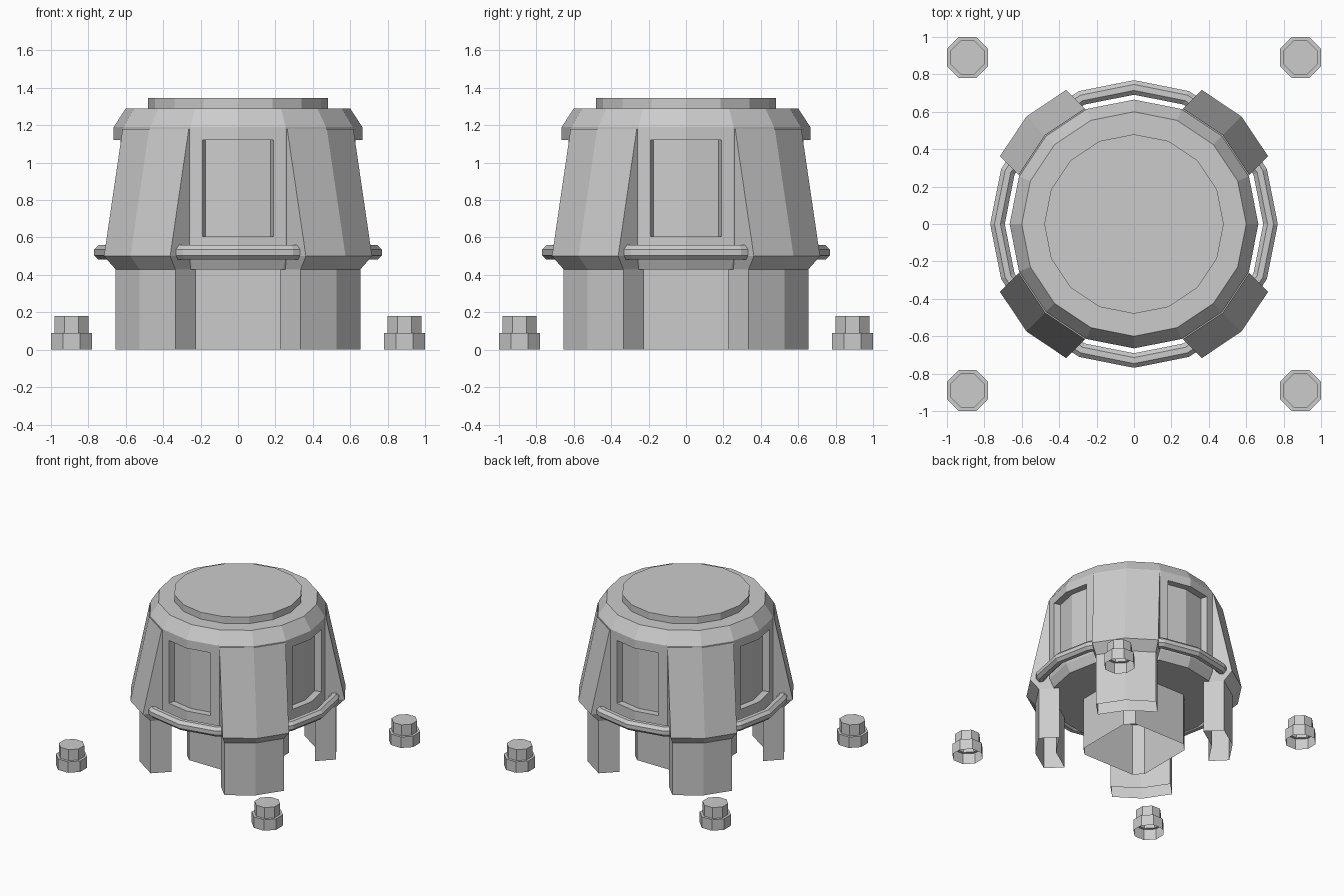
import bpy, bmesh, math
from mathutils import Matrix, Vector

if "Cube" in bpy.data.objects:
    bpy.data.objects.remove(bpy.data.objects["Cube"])

STEP = math.radians(22.5)          # the hull is sixteen-sided
T = math.tan(STEP / 2)


def loft(name, rings, cap_start=True, cap_end=True, turn=0.0):
    """Skin a list of equal-length point loops, turned about z."""
    rot = Matrix.Rotation(turn, 3, 'Z')
    bm = bmesh.new()
    loops = [[bm.verts.new(rot @ Vector(p)) for p in ring] for ring in rings]
    for a, b in zip(loops, loops[1:]):
        for i in range(len(a)):
            j = (i + 1) % len(a)
            bm.faces.new((a[i], a[j], b[j], b[i]))
    if cap_start:
        bm.faces.new(loops[0])
    if cap_end:
        bm.faces.new(loops[-1])
    bmesh.ops.recalc_face_normals(bm, faces=bm.faces)
    mesh = bpy.data.meshes.new(name)
    bm.to_mesh(mesh)
    bm.free()
    obj = bpy.data.objects.new(name, mesh)
    bpy.context.collection.objects.link(obj)
    return obj


def ngon(n, r, z, phase=0.0, cx=0.0, cy=0.0):
    return [(cx + r * math.cos(phase + math.tau * i / n),
             cy + r * math.sin(phase + math.tau * i / n), z) for i in range(n)]


def arc_block(z, r_out, w_out, r_in, w_in):
    """Curved slab section about +x, following the sixteen-sided outline."""
    return [(r_out - w_out * T, -w_out, z), (r_out, 0, z), (r_out - w_out * T, w_out, z),
            (r_in - w_in * T, w_in, z), (r_in, 0, z), (r_in - w_in * T, -w_in, z)]


# Main drum with bevelled shoulder and raised lid
drum = loft("drum_body", [ngon(16, r, z) for r, z in (
    (0.63, 0.43), (0.665, 0.50), (0.665, 1.19), (0.60, 1.29),
    (0.48, 1.29), (0.48, 1.345))])

# Hollow central pedestal with chamfered corners
a, c = 0.30, 0.235
square = [(a, -c), (a, c), (c, a), (-c, a), (-a, c), (-a, -c), (-c, -a), (c, -a)]
loft("pedestal", [[(x, y, z) for x, y in square] for z in (0, 0.44)], False, True)

for k in range(4):
    side = k * math.pi / 2
    diag = side + math.pi / 4

    # Recessed window panel
    cutter = loft(f"window_cutter_{k}",
                  [arc_block(z, 0.74, 0.211, 0.61, 0.174) for z in (0.605, 1.12)], turn=side)
    cutter.hide_render = True
    cutter.hide_viewport = True
    mod = drum.modifiers.new(f"window_{k}", 'BOOLEAN')
    mod.operation = 'DIFFERENCE'
    mod.solver = 'EXACT'
    mod.object = cutter

    # Flared leg, open at the foot
    loft(f"leg_{k}", [arc_block(z, r, w, ri, w) for z, r, w, ri in (
        (0.0, 0.745, 0.226, 0.589), (0.43, 0.745, 0.226, 0.589),
        (0.50, 0.813, 0.25, 0.57), (1.18, 0.672, 0.25, 0.57))], False, True, diag)

    # Guard rail between the legs, octagonal tube
    R = 0.73
    corner = Vector((R * math.cos(STEP), R * math.sin(STEP)))
    beyond = Vector((R * math.cos(2 * STEP), R * math.sin(2 * STEP)))
    tip = corner.lerp(beyond, 0.17)
    path = [(tip.x, -tip.y), (corner.x, -corner.y), (R, 0), tuple(corner), tuple(tip)]
    rings = []
    for x, y in path:
        d = Vector((x, y)).normalized()
        rings.append([(x + d.x * u, y + d.y * u, 0.52 + v)
                      for u, v, _ in ngon(8, 0.042, 0, STEP)])
    loft(f"guard_rail_{k}", rings, turn=side)

    # Loose corner bolt, open underneath
    bx, by = (0.89 * s for s in ((1, 1), (-1, 1), (-1, -1), (1, -1))[k][:1]), 0
    sx, sy = ((1, 1), (-1, 1), (-1, -1), (1, -1))[k]
    loft(f"corner_bolt_{k}", [ngon(8, h / math.cos(STEP), z, STEP, 0.89 * sx, 0.89 * sy)
                              for h, z in ((0.11, 0), (0.11, 0.09), (0.09, 0.09), (0.09, 0.18))],
         False, True)
